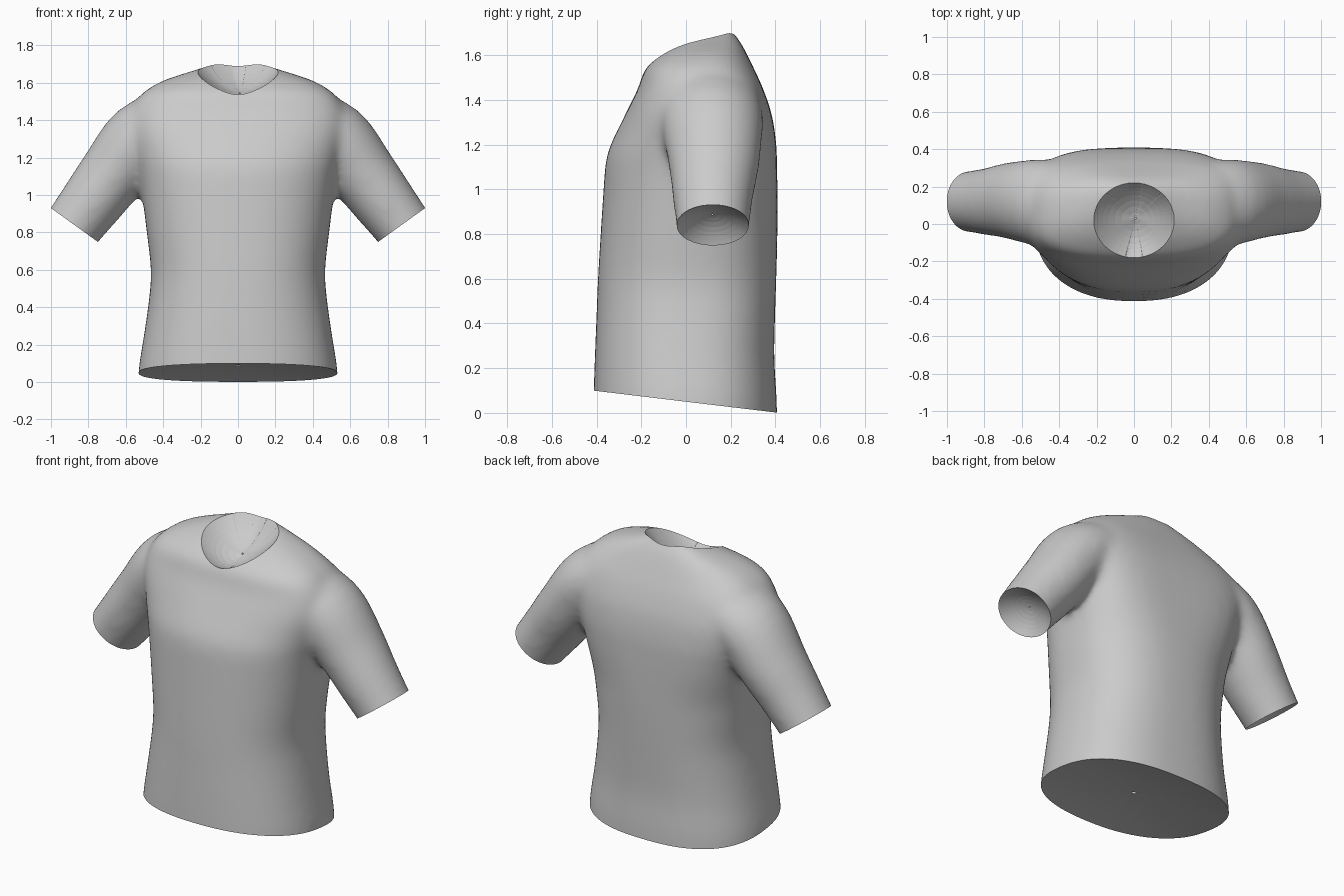
import bpy, bmesh, math
from mathutils import Vector

if "Cube" in bpy.data.objects:
    bpy.data.objects.remove(bpy.data.objects["Cube"])

SEG = 64


def spow(v, p):
    return math.copysign(abs(v) ** p, v)


def ramp(z, a, b):
    t = max(0, min(1, (z - a) / (b - a)))
    return t * t * (3 - 2 * t)


def loft(bm, rings):
    """Closed solid through rings of points."""
    loops = [[bm.verts.new(p) for p in r] for r in rings]
    faces = []
    for a, b in zip(loops, loops[1:]):
        for i in range(SEG):
            j = (i + 1) % SEG
            faces.append(bm.faces.new((a[i], a[j], b[j], b[i])))
    faces.append(bm.faces.new(loops[0][::-1]))
    faces.append(bm.faces.new(loops[-1]))
    bmesh.ops.recalc_face_normals(bm, faces=faces)


def spline(rows, steps=4):
    """Catmull-Rom interpolation between rows of numbers."""
    out = []
    for k in range(len(rows) - 1):
        p0, p1, p2, p3 = (rows[max(0, min(len(rows) - 1, k + d))] for d in (-1, 0, 1, 2))
        for s in range(steps):
            t = s / steps
            out.append([0.5 * (2 * b + (c - a) * t + (2 * a - 5 * b + 4 * c - d) * t * t
                               + (3 * b - a - 3 * c + d) * t ** 3)
                        for a, b, c, d in zip(p0, p1, p2, p3)])
    out.append(list(rows[-1]))
    return out


# torso: height, half width, front y, back y
TORSO = [(-.15, .535, -.414, .409), (.05, .533, -.414, .406), (.25, .503, -.408, .395),
         (.45, .475, -.400, .399), (.60, .466, -.394, .404), (.80, .488, -.382, .409),
         (1.0, .513, -.369, .409), (1.12, .532, -.359, .407), (1.2, .555, -.337, .404),
         (1.33, .59, -.274, .385), (1.45, .575, -.215, .345), (1.54, .515, -.182, .304),
         (1.60, .425, -.115, .275), (1.635, .335, -.06, .257), (1.665, .24, .0, .24),
         (1.70, .14, .09, .212), (1.745, .05, .13, .18)]

# sleeve: centre x, centre y, centre z, radius across, radius in y
SLEEVE = [(.36, .10, 1.39, .175, .235), (.52, .115, 1.30, .195, .23), (.67, .125, 1.11, .181, .203),
          (.78, .12, .965, .169, .18), (.875, .12, .84, .158, .164), (.97, .12, .71, .15, .155)]

bm = bmesh.new()
rings = []
for z, w, f, b in spline(TORSO):
    yc, d = (f + b) / 2, (b - f) / 2
    n_back = 2.5 + 1.0 * ramp(z, .8, 1.2) - .9 * ramp(z, 1.45, 1.62)
    n_front = 2.3 + .5 * ramp(z, 1.2, 1.5)
    ring = []
    for i in range(SEG):
        a = math.tau * i / SEG
        n = 2 / (n_back if math.sin(a) > 0 else n_front)
        ring.append((w * spow(math.cos(a), n), yc + d * spow(math.sin(a), n), z))
    rings.append(ring)
loft(bm, rings)

sleeve = spline(SLEEVE)
for side in (1, -1):
    rings = []
    for k, (x, y, z, r, ry) in enumerate(sleeve):
        p, q = sleeve[max(k - 1, 0)], sleeve[min(k + 1, len(sleeve) - 1)]
        t = Vector((q[0] - p[0], 0, q[2] - p[2])).normalized()
        u = Vector((-t.z, 0, t.x))
        ring = []
        for i in range(SEG):
            a = math.tau * i / SEG
            v = Vector((x, y, z)) + u * r * math.cos(a) + Vector((0, ry * math.sin(a), 0))
            ring.append((side * v.x, v.y, v.z))
        rings.append(ring)
    loft(bm, rings)

mesh = bpy.data.meshes.new("t_shirt")
bm.to_mesh(mesh)
bm.free()
shirt = bpy.data.objects.new("t_shirt", mesh)
bpy.context.collection.objects.link(shirt)

# neck opening cutter
NX, NY, NC = .215, .2, .02
bpy.ops.mesh.primitive_cylinder_add(vertices=96, radius=1, depth=.7, location=(0, NC, 1.65))
cutter = bpy.context.object
cutter.name = "neck_cutter"
cutter.scale = (NX, NY, 1)
cutter.hide_render = True

# fuse torso and sleeves into one soft cloth surface, then cut the neck
m = shirt.modifiers.new("fuse", 'REMESH')
m.mode = 'VOXEL'
m.voxel_size = .018
m = shirt.modifiers.new("soften", 'SMOOTH')
m.factor = .5
m.iterations = 24
m = shirt.modifiers.new("neck", 'BOOLEAN')
m.operation = 'DIFFERENCE'
m.solver = 'EXACT'
m.object = cutter
bpy.context.view_layer.update()
dg = bpy.context.evaluated_depsgraph_get()
cloth = bpy.data.meshes.new_from_object(shirt.evaluated_get(dg))
shirt.modifiers.clear()
shirt.data = cloth
bpy.data.objects.remove(cutter)

# open the neck, hem and cuffs
bm = bmesh.new()
bm.from_mesh(cloth)
inside = []
for f in bm.faces:
    c = f.calc_center_median()
    if c.z > 1.2 and (c.x / NX) ** 2 + ((c.y - NC) / NY) ** 2 < 1.0005:
        inside.append(f)
bmesh.ops.delete(bm, geom=inside, context='FACES')


def trim(keep, point, normal):
    faces = [f for f in bm.faces if keep(f.calc_center_median())]
    geom = set(faces)
    for f in faces:
        geom.update(f.verts)
        geom.update(f.edges)
    bmesh.ops.bisect_plane(bm, geom=list(geom), plane_co=point, plane_no=normal,
                           clear_outer=True)


trim(lambda c: c.z < .3, (0, 0, .05), (0, -.12, -1))
for s in (1, -1):
    trim(lambda c: c.x * s > .62, (s * .875, .12, .84), (s * .584, 0, -.811))


def lining(keep, inward, depth):
    """Shallow bowl of inner cloth closing an opening behind its rim."""
    edges = [e for e in bm.edges if e.is_boundary and all(keep(v.co) for v in e.verts)]
    for e in edges:
        e.smooth = False
    pts = [v.co for e in edges for v in e.verts]
    c = sum(pts, Vector()) / len(pts)
    prev = 1.0
    base = None
    for s in (.95, .88, .78, .65, .5, .33, .16, .02):
        new = bmesh.ops.extrude_edge_only(bm, edges=edges)['geom']
        verts = [g for g in new if isinstance(g, bmesh.types.BMVert)]
        edges = [g for g in new if isinstance(g, bmesh.types.BMEdge) and g.is_boundary]
        shift = Vector(inward).normalized() * depth
        for v in verts:
            flat = c + (v.co - shift * (1 - prev ** 2) - c) * (s / prev)
            v.co = flat + shift * (1 - s ** 2)
        prev = s


lining(lambda p: p.z > 1.4, (0, 0, -1), .1)
lining(lambda p: p.z < .2, (0, .12, 1), .04)
for s in (1, -1):
    lining(lambda p: p.x * s > .65 and .5 < p.z < 1.1, (-s * .584, 0, .811), .06)

for f in bm.faces:
    f.smooth = True
bm.to_mesh(cloth)
bm.free()
